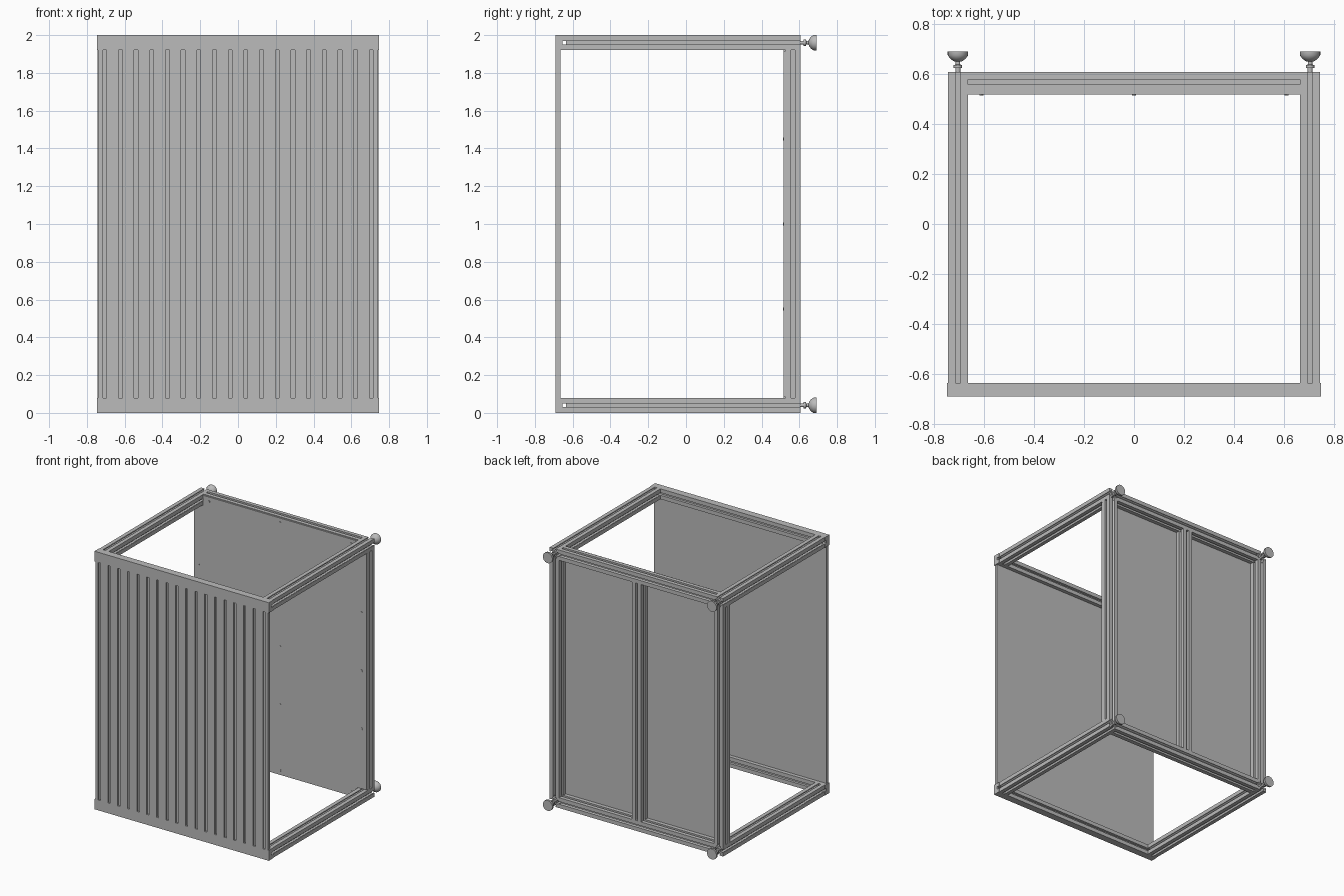
import bpy, bmesh, math
from mathutils import Matrix, Vector

old = bpy.data.objects.get("Cube")
if old:
    bpy.data.objects.remove(old, do_unlink=True)

grey = bpy.data.materials.new("plain_grey")
grey.use_nodes = True
grey.diffuse_color = (0.5, 0.5, 0.5, 1)
grey.node_tree.nodes["Principled BSDF"].inputs["Base Color"].default_value = (0.5, 0.5, 0.5, 1)


def finish(name, bm):
    bmesh.ops.recalc_face_normals(bm, faces=bm.faces)
    mesh = bpy.data.meshes.new(name)
    bm.to_mesh(mesh)
    bm.free()
    mesh.materials.append(grey)
    obj = bpy.data.objects.new(name, mesh)
    bpy.context.collection.objects.link(obj)
    return obj


def add_box(bm, lo, hi):
    lo, hi = Vector(lo), Vector(hi)
    m = Matrix.Translation((lo + hi) / 2) @ Matrix.Diagonal((*(hi - lo), 1))
    bmesh.ops.create_cube(bm, size=1, matrix=m)


def extrude_profile(name, points, length, matrix):
    """Extrude a flat outline along local z, centred on its middle."""
    bm = bmesh.new()
    face = bm.faces.new([bm.verts.new((x, y, -length / 2)) for x, y in points])
    ext = bmesh.ops.extrude_face_region(bm, geom=[face])
    top = [v for v in ext["geom"] if isinstance(v, bmesh.types.BMVert)]
    bmesh.ops.translate(bm, verts=top, vec=(0, 0, length))
    bm.transform(matrix)
    return finish(name, bm)


AXES = {
    "X": Matrix.Rotation(math.pi / 2, 4, "Y"),
    "Y": Matrix.Rotation(math.pi / 2, 4, "X"),
    "Z": Matrix.Identity(4),
}
H = 0.04            # half width of a frame bar
SIDE, BACK = 0.7035, 0.567
FRONT = -0.69
INNER = -0.635      # rear face of the front rails


def slotted_bar(name, axis, center, length):
    """Square frame bar with an undercut slot along all four sides."""
    half = [(H, -H), (H, -0.01), (0.031, -0.01), (0.031, -0.019), (0.017, -0.01)]
    side = half + [(x, -y) for x, y in reversed(half[1:])]
    pts = []
    for k in range(4):
        c, s = ((1, 0), (0, 1), (-1, 0), (0, -1))[k]
        pts += [(x * c - y * s, x * s + y * c) for x, y in side]
    return extrude_profile(name, pts, length, Matrix.Translation(center) @ AXES[axis])


# Frame bars
y_end = BACK + H
for level, z in (("bottom", H), ("top", 2 - H)):
    for label, s in (("left", 1), ("right", -1)):
        slotted_bar(f"{label}_{level}_bar", "Y", (s * SIDE, (INNER + y_end) / 2, z), y_end - INNER)
    slotted_bar(f"back_{level}_bar", "X", (0, BACK, z), 2 * (SIDE - H))
for label, x in (("left_upright", SIDE), ("right_upright", -SIDE), ("middle_upright", 0)):
    slotted_bar(label, "Z", (x, BACK, 1), 2 - 4 * H)

# Back panel, notched at the corners around the side bars
w, n = 0.74, SIDE - H
a, b = 0.915, 0.995
quarter = [(w, a), (n, a), (n, b)]
outline = quarter + [(-x, y) for x, y in reversed(quarter)]
outline += [(-x, -y) for x, y in quarter] + [(x, -y) for x, y in reversed(quarter)]
PANEL_Y = 0.522
extrude_profile("back_panel", outline, 0.01,
                Matrix.Translation((0, PANEL_Y, 1)) @ AXES["Y"])

# Panel screws
bm = bmesh.new()
spots = [(x, z) for x in (-0.7, 0, 0.7) for z in (0.55, 1, 1.45)]
spots += [(x, z) for x in (-0.61, 0, 0.61) for z in (H, 2 - H)]
for x, z in spots:
    bmesh.ops.create_cone(bm, cap_ends=True, segments=10, radius1=0.008, radius2=0.008, depth=0.005,
                          matrix=Matrix.Translation((x, PANEL_Y - 0.006, z)) @ AXES["Y"])
finish("panel_screws", bm)

# Front panel: backing sheet with raised slats between narrow grooves
bm = bmesh.new()
add_box(bm, (-0.74, FRONT + 0.012, 0.08), (0.74, -0.664, 1.92))
pitch, gap = 0.083, 0.01
edges = [-0.74] + [(k - 8.5) * pitch for k in range(18)] + [0.74]
for i, (x0, x1) in enumerate(zip(edges, edges[1:])):
    left = x0 + (gap if i > 0 else 0)
    right = x1 - (gap if i < 18 else 0)
    add_box(bm, (left, FRONT, 0.08), (right, FRONT + 0.012, 1.92))
finish("front_panel", bm)

# Front rails: face strip plus a slotted rear strip
for level, z in (("bottom", H), ("top", 2 - H)):
    bm = bmesh.new()
    add_box(bm, (-0.7475, FRONT, z - H), (0.7475, -0.666, z + H))
    add_box(bm, (-0.7475, -0.666, z - H), (0.7475, -0.655, z + H))
    for z0, z1 in ((z - H, z - 0.01), (z + 0.01, z + H)):
        add_box(bm, (-0.7475, -0.655, z0), (0.7475, INNER, z1))
    finish(f"front_{level}_rail", bm)

# Small pins along the outer edge of the front rails
bm = bmesh.new()
for x in (0.165, 0.33, 0.66):
    for s in (-1, 1):
        for z in (0, 2):
            bmesh.ops.create_cone(bm, cap_ends=True, segments=12, radius1=0.007, radius2=0.007,
                                  depth=0.003, matrix=Matrix.Translation((s * x, -0.677, abs(z - 0.0015))))
finish("rail_pins", bm)


# Adjustable feet on the back corners, revolved around y
def foot(name, x, z):
    profile = [(0.01, 0), (0.01, 0.016), (0.017, 0.016), (0.017, 0.028), (0.009, 0.03),
               (0.009, 0.042), (0.018, 0.044), (0.032, 0.055), (0.041, 0.068), (0.041, 0.083)]
    bm = bmesh.new()
    verts = [bm.verts.new((r, d, 0)) for r, d in [(0, 0)] + profile + [(0, 0.083)]]
    lines = [bm.edges.new(pair) for pair in zip(verts, verts[1:])]
    bmesh.ops.spin(bm, geom=verts + lines, cent=(0, 0, 0), axis=(0, 1, 0),
                   angle=math.tau, steps=24, use_duplicate=False)
    bmesh.ops.remove_doubles(bm, verts=bm.verts, dist=0.0001)
    bm.transform(Matrix.Translation((x, y_end, z)))
    obj = finish(name, bm)
    bpy.ops.object.select_all(action="DESELECT")
    obj.select_set(True)
    bpy.context.view_layer.objects.active = obj
    bpy.ops.object.shade_smooth_by_angle(angle=math.radians(35))


for label, s in (("left", 1), ("right", -1)):
    for level, z in (("bottom", H), ("top", 2 - H)):
        foot(f"{label}_{level}_foot", s * SIDE, z)
